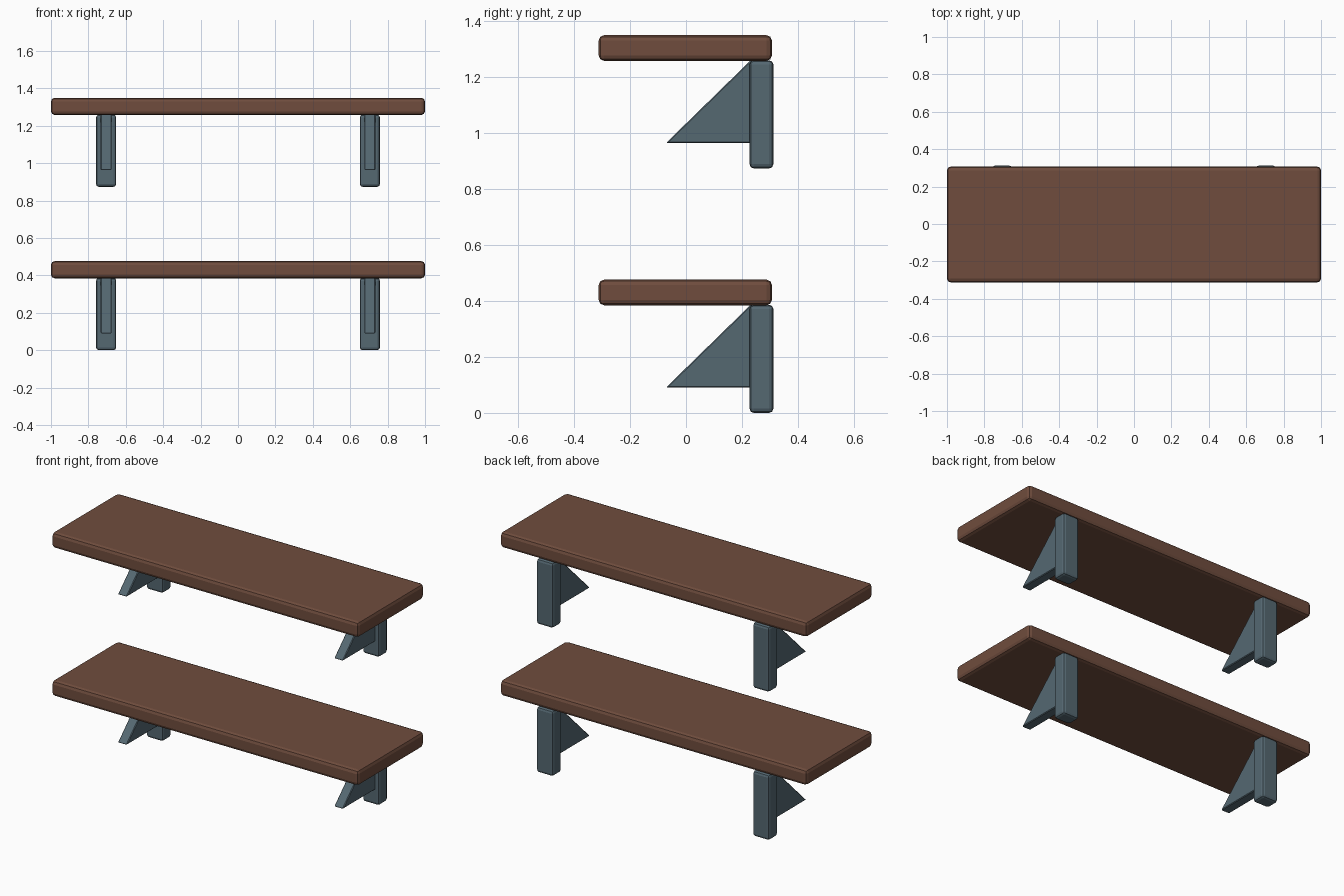
import bpy
import bmesh
from mathutils import Vector

cube = bpy.data.objects.get("Cube")
if cube:
    bpy.data.objects.remove(cube, do_unlink=True)


def make_material(name, colour):
    mat = bpy.data.materials.new(name)
    mat.use_nodes = True
    mat.diffuse_color = colour
    mat.node_tree.nodes["Principled BSDF"].inputs["Base Color"].default_value = colour
    return mat


wood = make_material("brown wood", (0.16, 0.073, 0.047, 1))
metal = make_material("blue grey metal", (0.09, 0.138, 0.167, 1))


def extruded(name, profile, x_min, x_max, mat, bevel, segments):
    """Extrude a (y, z) profile along x and round its edges."""
    bm = bmesh.new()
    face = bm.faces.new([bm.verts.new((x_min, y, z)) for y, z in profile])
    result = bmesh.ops.extrude_face_region(bm, geom=[face])
    verts = [v for v in result["geom"] if isinstance(v, bmesh.types.BMVert)]
    bmesh.ops.translate(bm, verts=verts, vec=Vector((x_max - x_min, 0, 0)))
    bmesh.ops.recalc_face_normals(bm, faces=bm.faces[:])
    bmesh.ops.bevel(bm, geom=bm.edges[:], offset=bevel, segments=segments,
                    profile=0.5, affect="EDGES", clamp_overlap=True)
    bmesh.ops.recalc_face_normals(bm, faces=bm.faces[:])
    mesh = bpy.data.meshes.new(name)
    bm.to_mesh(mesh)
    bm.free()
    mesh.materials.append(mat)
    obj = bpy.data.objects.new(name, mesh)
    bpy.context.collection.objects.link(obj)
    return obj


def box(y0, y1, z0, z1):
    return [(y0, z0), (y1, z0), (y1, z1), (y0, z1)]


# Two identical shelves, each on a pair of wall brackets
for level, base in (("lower", 0.0), ("upper", 0.873)):
    # Board
    extruded(level + "_shelf_board", box(-0.312, 0.307, base + 0.384, base + 0.476),
             -1.0, 1.0, wood, 0.02, 2)
    for side, x in (("right", -0.705), ("left", 0.705)):
        # Upright post against the wall
        extruded(f"{level}_{side}_post", box(0.227, 0.312, base, base + 0.386),
                 x - 0.054, x + 0.054, metal, 0.015, 2)
        # Triangular brace
        extruded(f"{level}_{side}_brace",
                 [(-0.072, base + 0.09), (0.235, base + 0.09), (0.235, base + 0.39)],
                 x - 0.029, x + 0.029, metal, 0.004, 1)
